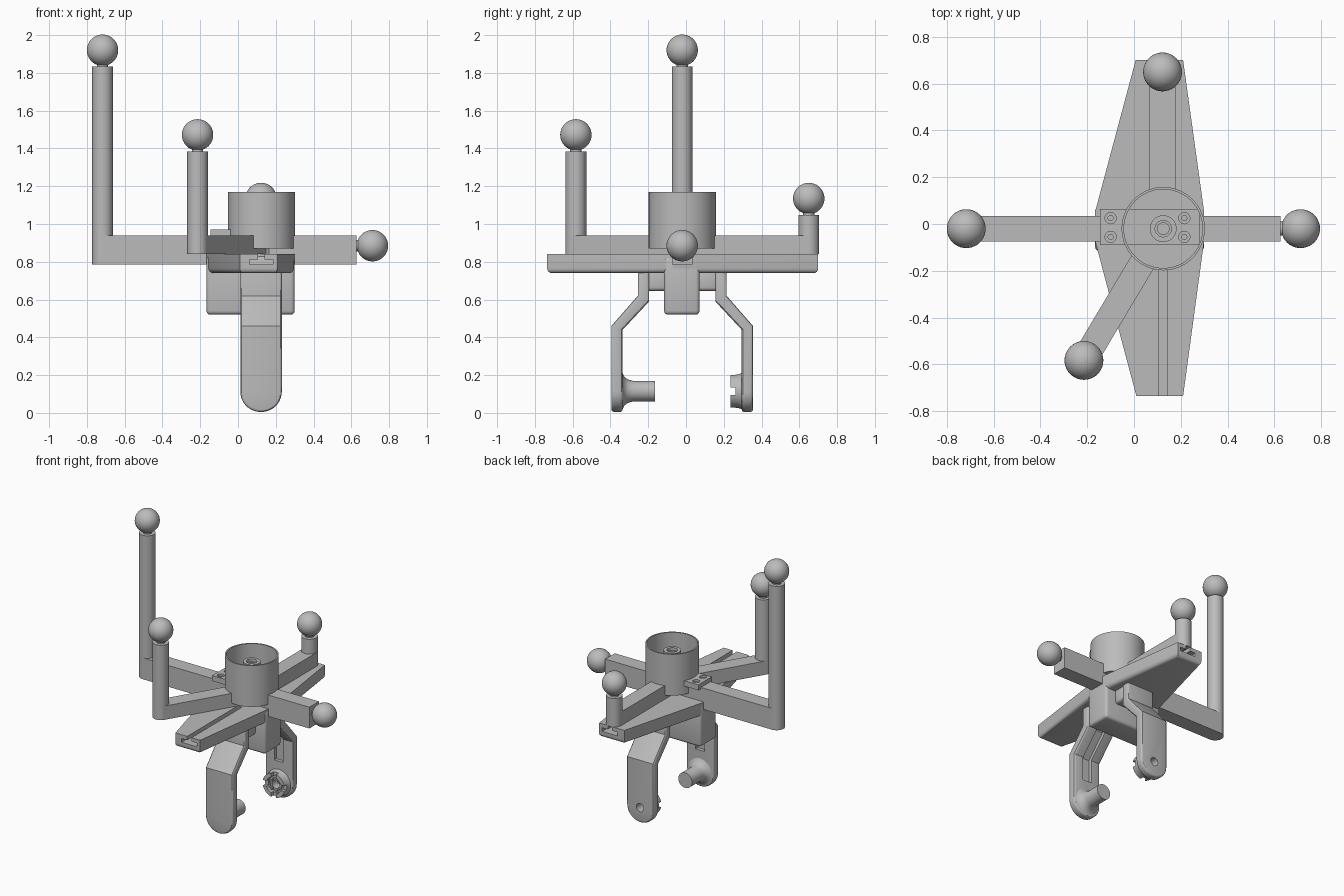
import bpy, bmesh, math
from mathutils import Matrix, Vector

if "Cube" in bpy.data.objects:
    bpy.data.objects.remove(bpy.data.objects["Cube"])

grey = bpy.data.materials.new("plain grey")
grey.use_nodes = True
COLOUR = (0.5, 0.5, 0.5, 1)
grey.diffuse_color = COLOUR
grey.node_tree.nodes["Principled BSDF"].inputs["Base Color"].default_value = COLOUR

CX, CY = 0.122, -0.02      # hub axis
BALL_R = 0.083
POST_R = 0.055


def make(name, bm, matrix=None):
    if matrix:
        bm.transform(matrix)
    bmesh.ops.recalc_face_normals(bm, faces=bm.faces)
    mesh = bpy.data.meshes.new(name)
    bm.to_mesh(mesh)
    bm.free()
    mesh.materials.append(grey)
    ob = bpy.data.objects.new(name, mesh)
    bpy.context.collection.objects.link(ob)
    return ob


def box(name, lo, hi, matrix=None):
    bm = bmesh.new()
    bmesh.ops.create_cube(bm, size=1)
    for v in bm.verts:
        v.co = Vector([(a + b) / 2 + c * (b - a) for a, b, c in zip(lo, hi, v.co)])
    return make(name, bm, matrix)


def prism(points, low, high, axis):
    """Extrude a 2D outline along axis: 'z' takes (x, y), 'x' takes (y, z)."""
    place = (lambda p, h: (p[0], p[1], h)) if axis == "z" else (lambda p, h: (h, p[0], p[1]))
    bm = bmesh.new()
    face = bm.faces.new([bm.verts.new(place(p, low)) for p in points])
    extruded = bmesh.ops.extrude_face_region(bm, geom=[face])["geom"]
    shift = Vector(place((0, 0), high - low))
    bmesh.ops.translate(bm, vec=shift, verts=[g for g in extruded if isinstance(g, bmesh.types.BMVert)])
    return bm


def lathe(name, profile, matrix, steps=48):
    bm = bmesh.new()
    verts = [bm.verts.new((r, 0, z)) for r, z in profile]
    edges = [bm.edges.new(pair) for pair in zip(verts, verts[1:])]
    bmesh.ops.spin(bm, geom=verts + edges, axis=(0, 0, 1), cent=(0, 0, 0),
                   angle=math.tau, steps=steps)
    bmesh.ops.remove_doubles(bm, verts=bm.verts, dist=0.0002)
    return make(name, bm, matrix)


def rod(name, r, z0, z1, matrix):
    return lathe(name, [(0, z0), (r, z0), (r, z1), (0, z1)], matrix, 32)


def apply(ob, mod):
    bpy.context.view_layer.objects.active = ob
    bpy.ops.object.modifier_apply(modifier=mod.name)


def cut(ob, cutter):
    mod = ob.modifiers.new("cut", "BOOLEAN")
    mod.operation = "DIFFERENCE"
    mod.solver = "EXACT"
    mod.object = cutter
    apply(ob, mod)
    bpy.data.objects.remove(cutter)


def soften(ob, width):
    mod = ob.modifiers.new("soften", "BEVEL")
    mod.width = width
    mod.segments = 3
    mod.limit_method = "ANGLE"
    mod.angle_limit = math.radians(50)
    apply(ob, mod)


def at(x, y, z=0):
    return Matrix.Translation((x, y, z))


# Tapered deck with rounded lower edges and a T-slot in each half
half = [(0.30, -0.07), (0.30, 0.05), (0.21, 0.70), (0.007, 0.70),
        (-0.167, 0.05), (-0.167, -0.07), (0.01, -0.735), (0.21, -0.735)]
bm = prism(half, 0.74, 0.84, "z")
lower = [e for e in bm.edges if all(v.co.z < 0.75 for v in e.verts)]
bmesh.ops.bevel(bm, geom=lower, offset=0.025, segments=4, profile=0.5, affect="EDGES")
deck = make("deck", bm)
for y0, y1 in ((-0.8, -0.1), (0.1, 0.8)):
    cut(deck, box("slot", (0.105, y0, 0.80), (0.14, y1, 0.9)))
    cut(deck, box("slot", (0.06, y0, 0.785), (0.185, y1, 0.812)))

# Hub block under the deck
block = box("hub_block", (-0.167, -0.116, 0.52), (0.30, 0.072, 0.83))
soften(block, 0.02)

# Cup with a hollow central boss
lathe("cup", [(0, 0.87), (0.178, 0.87), (0.178, 1.17), (0.168, 1.17), (0.168, 0.945),
              (0.057, 0.945), (0.057, 1.12), (0.035, 1.12), (0.035, 1.1),
              (0.025, 1.1), (0.025, 1.06), (0, 1.06)], at(CX + 0.003, CY), 64)
rod("cup_neck", 0.07, 0.83, 0.88, at(CX, CY))

# Screw plate
plate = box("screw_plate", (-0.145, -0.09, 0.93), (0.28, 0.065, 0.97))
for x in (-0.10, 0.215):
    for y in (-0.055, 0.025):
        cut(plate, rod("hole", 0.024, 0.955, 1, at(x, y)))
        cut(plate, rod("hole", 0.011, 0.94, 1, at(x, y)))


# Marker arms, posts and balls
def ball(name, x, y, z):
    bm = bmesh.new()
    bmesh.ops.create_uvsphere(bm, u_segments=40, v_segments=20, radius=BALL_R)
    make(name, bm, at(x, y, z))


def arm(name, x, y, z0, post_top=None):
    reach = Vector((x - CX, y - CY))
    turn = at(CX, CY) @ Matrix.Rotation(math.atan2(reach.y, reach.x), 4, "Z")
    box(name + "_arm", (0, -POST_R, z0), (reach.length, POST_R, 0.94), turn)
    if post_top:
        rod(name + "_post", POST_R, z0, post_top, at(x, y))
        rod(name + "_neck", 0.03, post_top - 0.01, post_top + 0.03, at(x, y))
        ball(name + "_ball", x, y, post_top + 0.087)


arm("right", -0.717, CY, 0.785, 1.833)
arm("front", -0.214, -0.583, 0.84, 1.385)
arm("back", CX, 0.65, 0.84, 1.048)
arm("left", 0.627, CY, 0.785)
ball("left_ball", 0.712, CY, 0.885)
rod("left_neck", 0.03, 0.61, 0.66, at(0, CY, 0.885) @ Matrix.Rotation(math.pi / 2, 4, "Y"))

# Bent fork legs with a recess on the inner face and a gusset to the hub
LEG = [(0.175, 0.76), (0.175, 0.59), (0.315, 0.44), (0.315, 0.005),
       (0.375, 0.005), (0.375, 0.46), (0.235, 0.62), (0.235, 0.76)]
RECESS = [(0.2, 0.64), (0.2, 0.6), (0.34, 0.45), (0.34, 0.27),
          (0.28, 0.27), (0.28, 0.43), (0.14, 0.58), (0.14, 0.64)]
PIVOT_Z = 0.115
legs = {}
for name, s in (("front", -1), ("back", 1)):
    def side(points):
        return [(CY + s * d, z) for d, z in points]

    bm = prism(side(LEG), CX - 0.11, CX + 0.11, "x")
    tips = [e for e in bm.edges if all(v.co.z < 0.01 for v in e.verts)
            and abs(e.verts[0].co.x - e.verts[1].co.x) < 0.001]
    bmesh.ops.bevel(bm, geom=tips, offset=0.108, segments=10, profile=0.5, affect="EDGES")
    leg = make(name + "_leg", bm)
    soften(leg, 0.014)
    cut(leg, make("recess", prism(side(RECESS), CX - 0.035, CX + 0.035, "x")))
    legs[name] = leg
    ys = sorted((CY + s * 0.08, CY + s * 0.19))
    gusset = box(name + "_gusset", (CX - 0.1, ys[0], 0.645), (CX + 0.1, ys[1], 0.76))
    soften(gusset, 0.02)


def across(s):
    return at(CX, CY, PIVOT_Z) @ Matrix.Rotation(-s * math.pi / 2, 4, "X")


# Flared peg on the front leg
lathe("front_peg", [(0, 0.33), (0.095, 0.33), (0.095, 0.315), (0.075, 0.305), (0.062, 0.288),
                    (0.055, 0.262), (0.055, 0.145), (0, 0.145)], across(-1))

# Notched socket on the back leg, with a pivot hole through the leg
cut(legs["back"], rod("hole", 0.03, 0.2, 0.5, across(1)))
socket = lathe("back_socket", [(0.03, 0.325), (0.1, 0.325), (0.095, 0.312), (0.088, 0.295),
                               (0.088, 0.255), (0.06, 0.255), (0.06, 0.295), (0.045, 0.295),
                               (0.045, 0.265), (0.03, 0.265), (0.03, 0.325)], across(1))
for w, h in ((0.2, 0.02), (0.02, 0.2)):
    cut(socket, box("notch", (CX - w, 0.2, PIVOT_Z - h), (CX + w, 0.262, PIVOT_Z + h)))

# Smooth round surfaces, keep hard edges
for ob in bpy.context.scene.objects:
    if ob.type == "MESH":
        bpy.ops.object.select_all(action="DESELECT")
        ob.select_set(True)
        bpy.context.view_layer.objects.active = ob
        bpy.ops.object.shade_smooth_by_angle(angle=math.radians(30))
